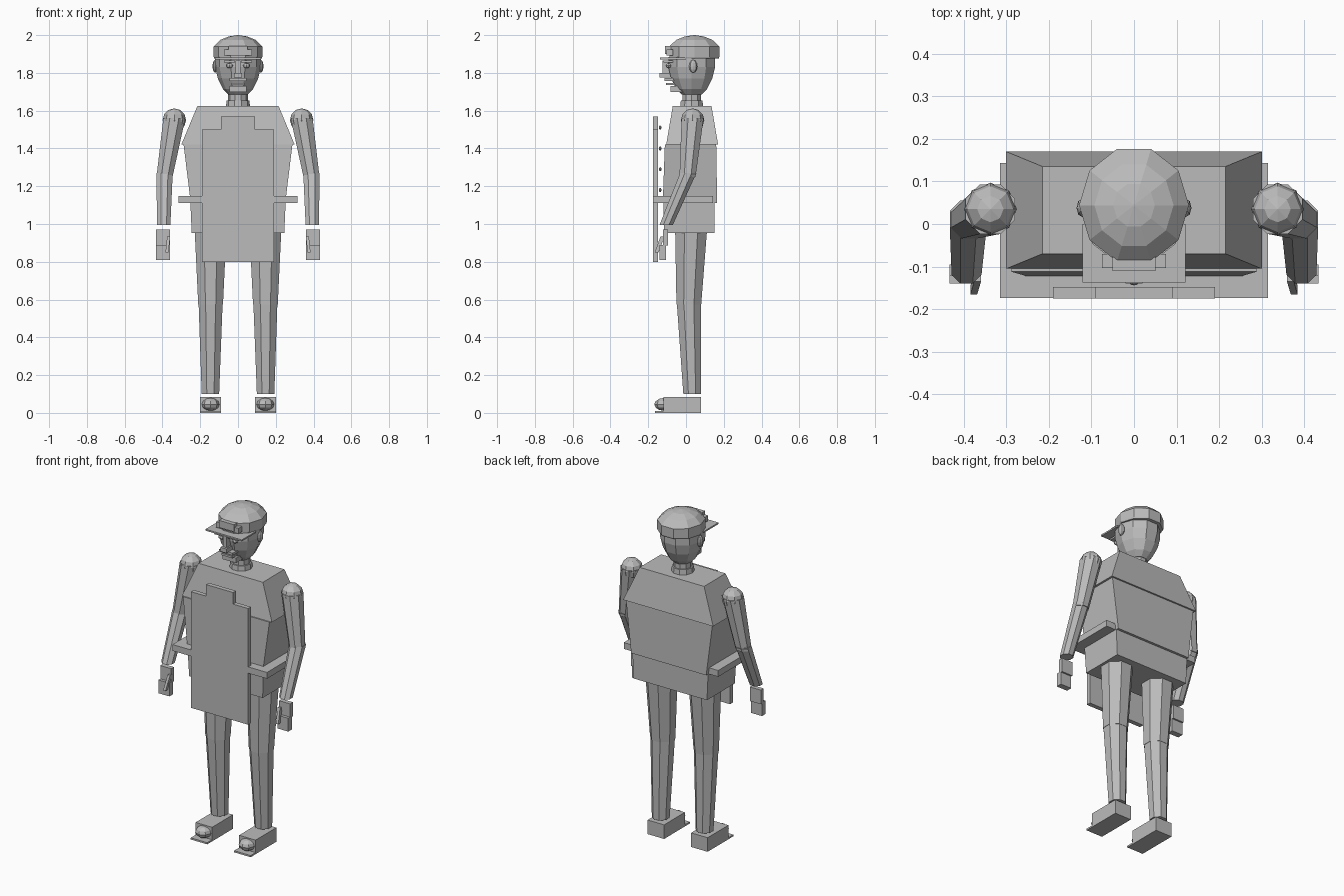
import bpy, bmesh, math
from mathutils import Vector, Matrix

old = bpy.data.objects.get("Cube")
if old:
    bpy.data.objects.remove(old, do_unlink=True)

grey = bpy.data.materials.new("plain_grey")
grey.use_nodes = True
grey.diffuse_color = (0.5, 0.5, 0.5, 1)
grey.node_tree.nodes["Principled BSDF"].inputs["Base Color"].default_value = (0.5, 0.5, 0.5, 1)


def finish(name, bm):
    bmesh.ops.recalc_face_normals(bm, faces=bm.faces)
    mesh = bpy.data.meshes.new(name)
    bm.to_mesh(mesh)
    bm.free()
    mesh.materials.append(grey)
    obj = bpy.data.objects.new(name, mesh)
    bpy.context.collection.objects.link(obj)
    return obj


def loft(name, rings):
    """Skin a list of equal-length point rings and cap both ends."""
    bm = bmesh.new()
    rows = [[bm.verts.new(p) for p in ring] for ring in rings]
    n = len(rows[0])
    for a, b in zip(rows, rows[1:]):
        for i in range(n):
            j = (i + 1) % n
            bm.faces.new((a[i], a[j], b[j], b[i]))
    bm.faces.new(rows[0])
    bm.faces.new(rows[-1])
    return finish(name, bm)


def rect(x0, x1, y0, y1, z):
    return [(x0, y0, z), (x1, y0, z), (x1, y1, z), (x0, y1, z)]


def box(name, x0, x1, y0, y1, z0, z1):
    return loft(name, [rect(x0, x1, y0, y1, z0), rect(x0, x1, y0, y1, z1)])


def oval(x, y, z, rx, ry, n):
    """Ring with a flat side facing forward; radii are to the corners."""
    turn = [2 * math.pi * (i + 0.5) / n + math.pi / 2 for i in range(n)]
    return [(x + rx * math.cos(t), y + ry * math.sin(t), z) for t in turn]


def limb(name, stations, n=8):
    """Tapered round limb through (x, y, z, radius) stations."""
    return loft(name, [oval(x, y, z, r, r, n) for x, y, z, r in stations])


def ball(name, center, radii, segments=8, rings=6):
    bm = bmesh.new()
    m = Matrix.Translation(center) @ Matrix.Diagonal((*radii, 1))
    bmesh.ops.create_uvsphere(bm, u_segments=segments, v_segments=rings, radius=1, matrix=m)
    return finish(name, bm)


# Torso
loft("shoulders", [rect(-.30, .30, -.105, .17, 1.42), rect(-.215, .215, -.07, .135, 1.625)])
loft("trunk", [rect(-.25, .25, -.123, .165, 1.11), rect(-.288, .288, -.112, .16, 1.42)])
loft("hips", [rect(-.245, .245, -.115, .15, .953), rect(-.252, .252, -.12, .15, 1.11)])
box("waist_band", -.315, .315, -.174, .143, 1.11, 1.148)

# Apron with stepped bib, and shirt buttons behind it
half = [(.19, .80), (.19, 1.50), (.09, 1.50), (.09, 1.57)]
outline = half + [(-x, z) for x, z in reversed(half)]
loft("apron", [[(x, y, z) for x, z in outline] for y in (-.175, -.148)])
for i in range(4):
    ball("shirt_button", (0, -.137, 1.18 + .11 * i), (.011, .007, .011))

# Neck and collar
limb("neck", [(0, .03, 1.6, .052), (0, .03, 1.72, .052)], 10)
limb("collar", [(0, .03, 1.62, .064), (0, .03, 1.655, .06)], 10)

# Head and cap share the same ten-sided plan
head = [(1.685, .42), (1.715, .66), (1.77, .88), (1.83, 1), (1.885, 1)]
loft("head", [oval(0, .03, z, .121 * s, .13 * s, 10) for z, s in head])
cap = [(1.877, .98), (1.885, 1), (1.94, 1), (1.975, .72), (1.993, .38), (2.0, .02)]
loft("cap", [oval(0, .044, z, .129 * s, .139 * s, 10) for z, s in cap])
box("cap_brim", -.121, .121, -.137, .0, 1.872, 1.881)
box("cap_front_panel", -.075, .075, -.103, -.07, 1.892, 1.925)
box("cap_front_plate", -.05, .05, -.11, -.07, 1.9, 1.943)

# Face
box("nose_bridge", -.012, .012, -.125, -.07, 1.80, 1.865)
box("nose_tip", -.02, .02, -.14, -.07, 1.775, 1.8)
box("moustache", -.045, .045, -.115, -.06, 1.758, 1.772)
box("mouth", -.035, .035, -.105, -.05, 1.735, 1.747)
box("chin", -.045, .045, -.082, 0, 1.70, 1.73)
for s in (-1, 1):
    ball("eye", (s * .045, -.092, 1.838), (.019, .016, .013))
    x = s * .045
    box("eyebrow", x - .028, x + .028, -.118, -.07, 1.856, 1.866)
    ball("ear", (s * .121, .038, 1.835), (.014, .022, .034))

# Limbs, mirrored left and right
for s, side in ((1, "left"), (-1, "right")):
    # Arm
    ball(side + "_shoulder_ball", (s * .337, .035, 1.55), (.062, .062, .062), 8, 6)
    limb(side + "_upper_arm", [(s * .337, .035, 1.56, .063), (s * .389, .008, 1.25, .046)])
    limb(side + "_forearm", [(s * .389, .012, 1.27, .047), (s * .393, -.105, .995, .038)])
    # Hand
    lo, hi = sorted((s * .36, s * .433))
    box(side + "_palm", lo, hi, -.122, -.095, .885, .97)
    box(side + "_fingers", lo, hi, -.14, -.105, .81, .89)
    loft(side + "_thumb", [rect(s * .376 - .008, s * .376 + .008, -.165, -.145, .85),
                           rect(s * .367 - .008, s * .367 + .008, -.135, -.113, .935)])
    # Leg
    limb(side + "_thigh", [(s * .145, .028, 1.0, .093), (s * .145, .015, .575, .071)])
    limb(side + "_shin", [(s * .145, .015, .585, .069), (s * .146, .032, .10, .05)])
    # Shoe
    lo, hi = s * .145 - .055, s * .145 + .055
    box(side + "_shoe", lo, hi, -.118, .08, .008, .085)
    box(side + "_sole", lo, hi, -.165, .08, 0, .01)
    ball(side + "_toe_cap", (s * .145, -.115, .045), (.048, .053, .034))
